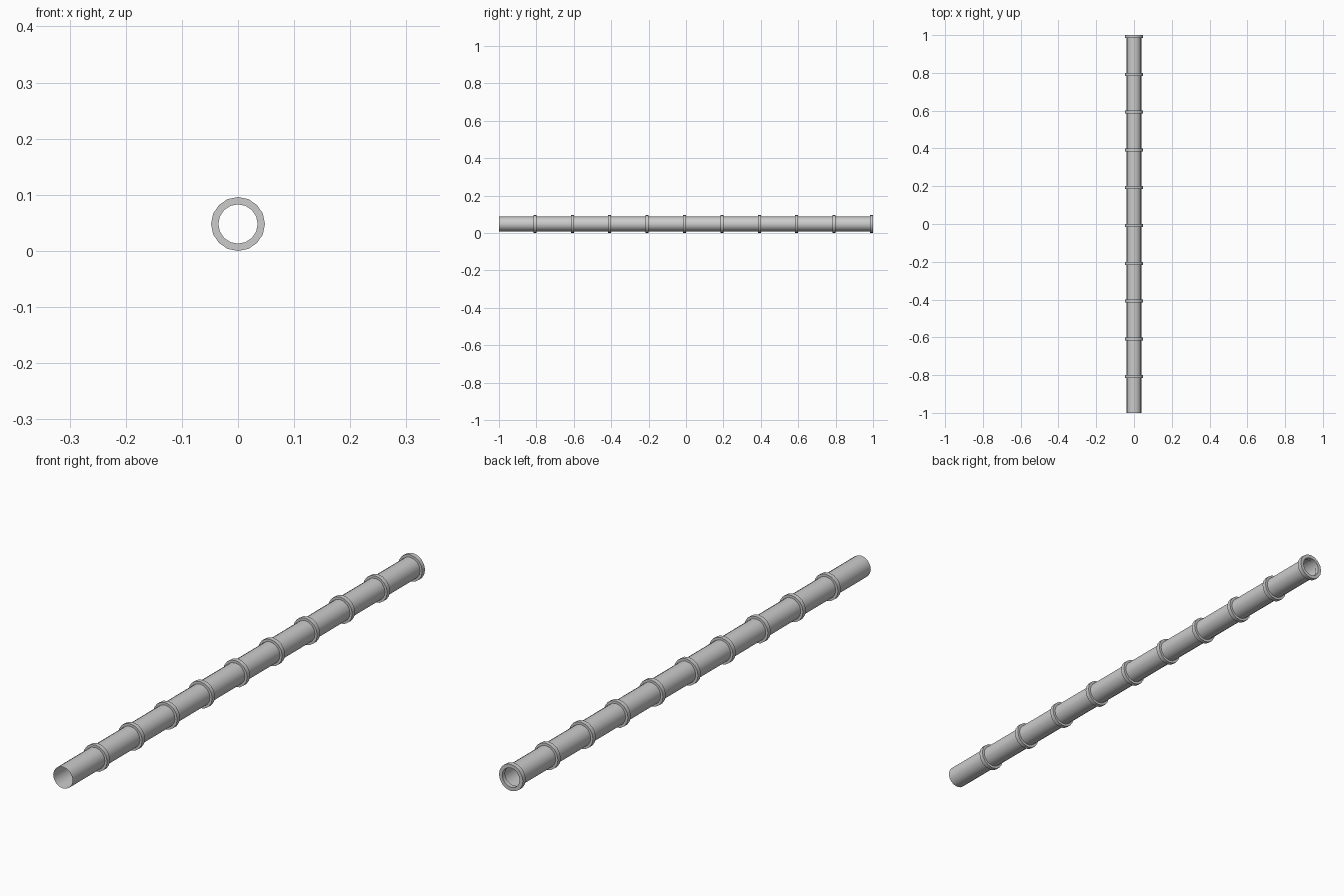
import bpy, bmesh
from math import sin, cos, pi

if "Cube" in bpy.data.objects:
    bpy.data.objects.remove(bpy.data.objects["Cube"])

SIDES = 16
R_PIPE, R_OUT, R_IN = 0.039, 0.048, 0.035
COLLAR = 0.016
STEP = 0.2


def lathe(name, profile, closed):
    """Revolve (radius, y) points about the pipe's long axis."""
    bm = bmesh.new()
    rings = [[bm.verts.new((r * sin(2 * pi * i / SIDES), y, R_OUT + r * cos(2 * pi * i / SIDES)))
              for i in range(SIDES)] for r, y in profile]
    pairs = list(zip(rings, rings[1:]))
    if closed:
        pairs.append((rings[-1], rings[0]))
    for a, b in pairs:
        for i in range(SIDES):
            j = (i + 1) % SIDES
            bm.faces.new((a[i], b[i], b[j], a[j]))
    bmesh.ops.recalc_face_normals(bm, faces=bm.faces)
    me = bpy.data.meshes.new(name)
    bm.to_mesh(me)
    bm.free()
    ob = bpy.data.objects.new(name, me)
    bpy.context.collection.objects.link(ob)
    bpy.context.view_layer.objects.active = ob
    ob.select_set(True)
    bpy.ops.object.shade_smooth_by_angle(angle=0.6)
    ob.select_set(False)
    return ob


# Thin open pipe wall
lathe("pipe_wall", [(R_PIPE, -1), (R_PIPE, 1)], False)

# Joint collars at the far end of each pipe section
for k in range(10):
    y = -1 + STEP * (k + 1)
    lathe(f"collar_{k + 1}", [(R_OUT, y - COLLAR), (R_OUT, y), (R_IN, y), (R_IN, y - COLLAR)], True)
